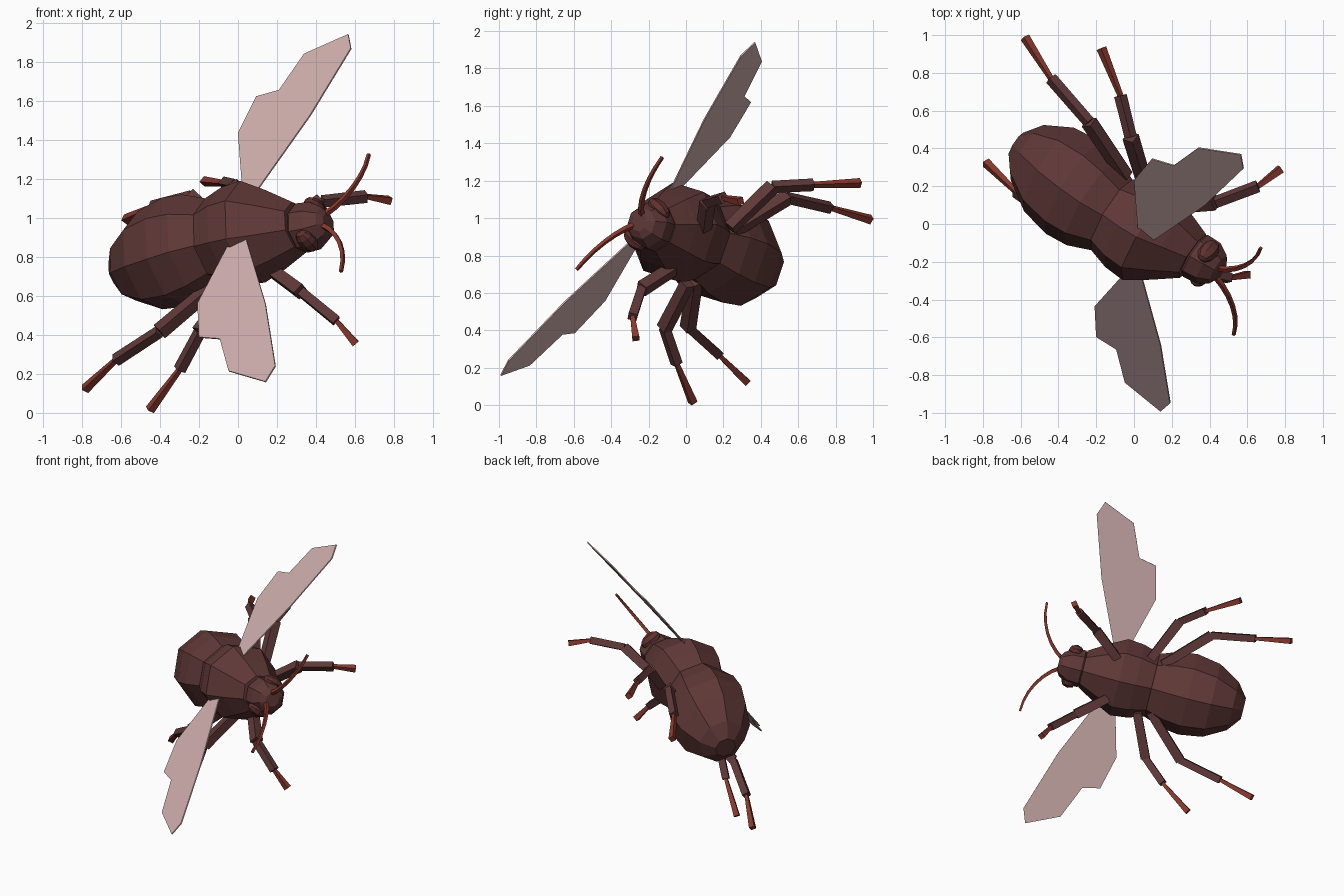
import bpy, bmesh, math
from mathutils import Vector
from mathutils.geometry import interpolate_bezier

if "Cube" in bpy.data.objects:
    bpy.data.objects.remove(bpy.data.objects["Cube"])

# Body frame: F forward, S left, U dorsal; the insect is banked in flight
S = Vector((0.186, 0.596, 0.781)).normalized()
F = Vector((0.827, -0.523, 0.202))
F = (F - S * F.dot(S)).normalized()
U = F.cross(S)


def P(a, b, c):
    return F * a + S * (b + 0.70) + U * c


def material(name, rgb):
    m = bpy.data.materials.new(name)
    m.diffuse_color = (*rgb, 1)
    m.use_nodes = True
    m.node_tree.nodes["Principled BSDF"].inputs["Base Color"].default_value = m.diffuse_color
    return m


BODY = material("dark maroon", (0.112, 0.039, 0.037))
LEG = material("leg brown", (0.115, 0.040, 0.040))
RED = material("rust red", (0.25, 0.040, 0.026))
EYE = material("eye brown", (0.11, 0.03, 0.027))
WING = material("pale wing", (0.61, 0.42, 0.41))


def finish(bm, name, mat):
    bmesh.ops.recalc_face_normals(bm, faces=bm.faces)
    me = bpy.data.meshes.new(name)
    bm.to_mesh(me)
    bm.free()
    me.materials.append(mat)
    ob = bpy.data.objects.new(name, me)
    bpy.context.collection.objects.link(ob)
    return ob


def bridge(bm, rings):
    n = len(rings[0])
    for r, q in zip(rings, rings[1:]):
        for i in range(n):
            j = (i + 1) % n
            bm.faces.new((r[i], r[j], q[j], q[i]))
    bm.faces.new(rings[0])
    bm.faces.new(rings[-1])


# Lofted body part from stations (a, c, half width, half height)
def loft(name, stations, mat, n=8):
    bm = bmesh.new()
    rings = []
    for a, c, w, h in stations:
        ts = [math.tau * i / n for i in range(n)]
        rings.append([bm.verts.new(P(a, w * math.cos(t), c + h * math.sin(t))) for t in ts])
    bridge(bm, rings)
    return finish(bm, name, mat)


# Tube with per-point radius through points in the body frame
def tube(name, pts, radii, mat, n=4):
    bm = bmesh.new()
    ps = [P(*p) for p in pts]
    rings = []
    for i, p in enumerate(ps):
        d = (ps[min(i + 1, len(ps) - 1)] - ps[max(i - 1, 0)]).normalized()
        x = d.cross(U).normalized()
        y = d.cross(x)
        ts = [math.tau * (k + 0.5) / n for k in range(n)]
        rings.append([bm.verts.new(p + (x * math.cos(t) + y * math.sin(t)) * radii[i]) for t in ts])
    bridge(bm, rings)
    return finish(bm, name, mat)


# Body
loft("abdomen", [(-0.59, 0.503, 0.075, 0.075), (-0.515, 0.508, 0.172, 0.172),
                 (-0.365, 0.525, 0.258, 0.262), (-0.20, 0.541, 0.285, 0.288),
                 (-0.07, 0.553, 0.268, 0.270), (0.06, 0.558, 0.22, 0.215)], BODY)
loft("thorax", [(0.0, 0.555, 0.18, 0.17), (0.06, 0.555, 0.225, 0.218),
                (0.17, 0.555, 0.258, 0.255), (0.285, 0.55, 0.270, 0.268),
                (0.41, 0.525, 0.208, 0.21), (0.54, 0.50, 0.13, 0.14)], BODY)
loft("head", [(0.51, 0.495, 0.09, 0.10), (0.55, 0.49, 0.13, 0.13),
              (0.63, 0.485, 0.125, 0.125), (0.69, 0.485, 0.085, 0.09),
              (0.712, 0.485, 0.05, 0.05)], BODY)

# Leg joints: hip, knee, ankle, tip
LEGS = {
    "front": [(0.33, 0.14, 0.38), (0.516, 0.296, 0.342), (0.663, 0.408, 0.186), (0.711, 0.47, 0.054)],
    "middle": [(0.11, 0.19, 0.39), (-0.02, 0.483, 0.418), (-0.177, 0.612, 0.32), (-0.39, 0.75, 0.226)],
    "hind": [(0.02, 0.17, 0.42), (-0.255, 0.443, 0.453), (-0.554, 0.502, 0.387), (-0.794, 0.556, 0.29)],
}
WING_OUTLINE = [(0.365, 0.17, 0.675), (0.566, 0.62, 0.646), (0.704, 1.042, 0.618),
                (0.668, 1.140, 0.622), (0.443, 1.041, 0.661), (0.347, 0.816, 0.676),
                (0.226, 0.79, 0.697), (0.169, 0.56, 0.704), (0.28, 0.15, 0.69)]

# Antenna curve
ANTENNA = interpolate_bezier(Vector((0.69, 0.03, 0.51)), Vector((0.81, 0.10, 0.505)),
                             Vector((0.89, 0.24, 0.50)), Vector((0.89, 0.385, 0.505)), 7)

for side, k in (("left", 1), ("right", -1)):
    def flip(pts):
        return [(a, b * k, c) for a, b, c in pts]

    # Legs
    for name, joints in LEGS.items():
        h, kn, an, tip = flip(joints)
        tube(f"{name}_thigh_{side}", [h, kn], [0.042, 0.045], LEG)
        tube(f"{name}_shin_{side}", [kn, an], [0.033, 0.034], LEG)
        tube(f"{name}_foot_{side}", [an, tip], [0.016, 0.027], RED)

    # Antennae
    tube(f"antenna_{side}", flip(ANTENNA), [0.017 - 0.001 * i for i in range(7)], RED)

    # Eyes
    bm = bmesh.new()
    bmesh.ops.create_uvsphere(bm, u_segments=8, v_segments=6, radius=1)
    for v in bm.verts:
        x, y, z = v.co
        v.co = P(0.615 + 0.052 * x, k * (0.108 + 0.044 * y), 0.50 + 0.075 * z)
    finish(bm, f"eye_{side}", EYE)

    # Wings: flat outline given a little thickness
    bm = bmesh.new()
    face = bm.faces.new([bm.verts.new(P(*p) - U * 0.004) for p in flip(WING_OUTLINE)])
    ext = bmesh.ops.extrude_face_region(bm, geom=[face], use_keep_orig=True)
    for v in ext["geom"]:
        if isinstance(v, bmesh.types.BMVert):
            v.co += U * 0.008
    finish(bm, f"wing_{side}", WING)
